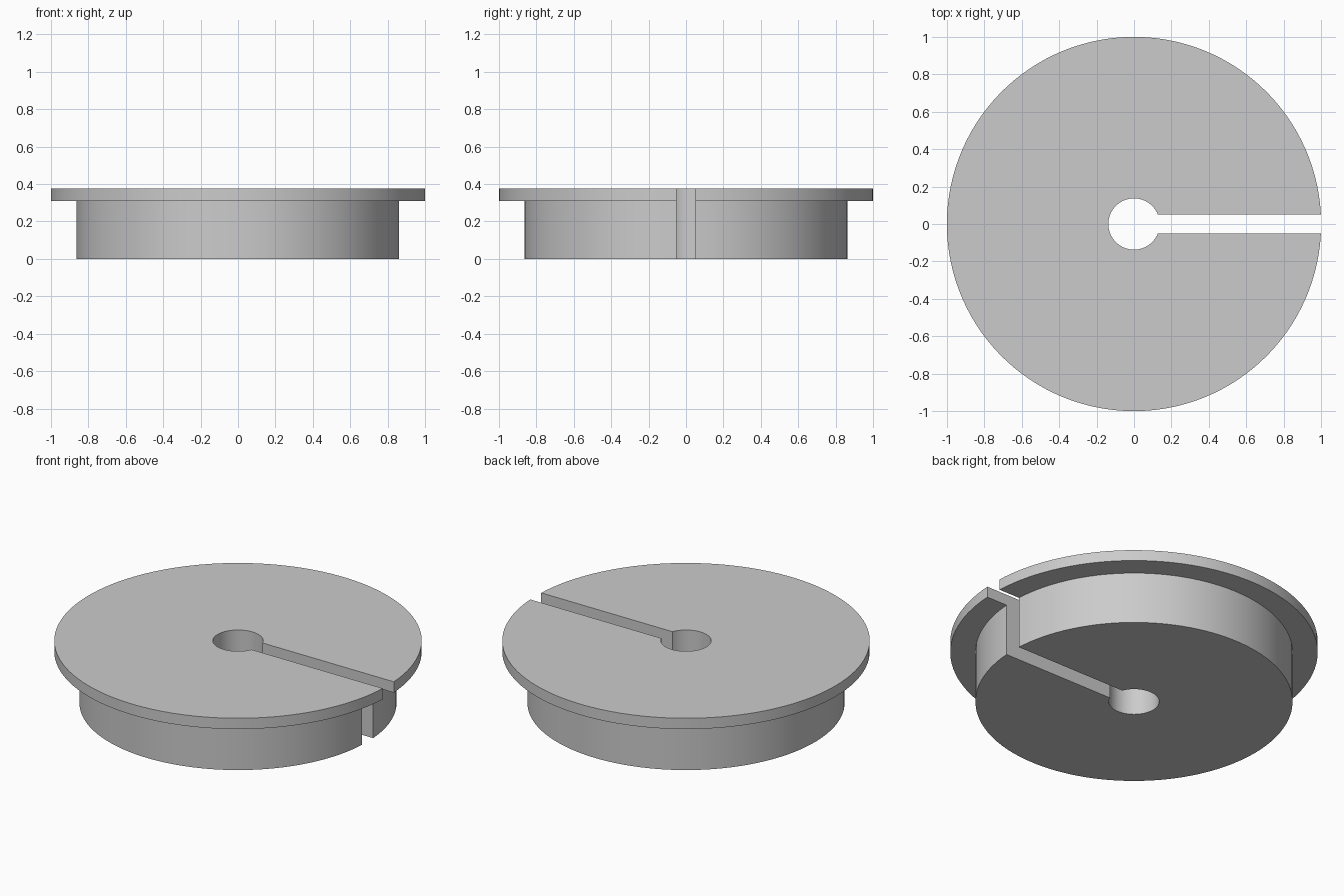
import bpy
import bmesh
from math import asin, cos, sin, pi

cube = bpy.data.objects.get("Cube")
if cube:
    bpy.data.objects.remove(cube, do_unlink=True)

SLOT = 0.052      # half width of the radial slot
STEPS = 120
# Closed cross-section (radius, height): bore, plug wall, flange
PROFILE = [(0.137, 0), (0.863, 0), (0.863, 0.31),
           (1, 0.31), (1, 0.375), (0.137, 0.375)]

grey = bpy.data.materials.new("plain grey")
grey.use_nodes = True
colour = (0.6, 0.6, 0.6, 1)
grey.diffuse_color = colour
grey.node_tree.nodes["Principled BSDF"].inputs["Base Color"].default_value = colour


def station(bm, t):
    """Cross-section at fraction t of the sweep from one slot wall to the other."""
    ring = []
    for r, z in PROFILE:
        start = asin(SLOT / r)
        a = start + t * (2 * pi - 2 * start)
        ring.append(bm.verts.new((r * cos(a), r * sin(a), z)))
    return ring


# Slotted plug with a flange, swept around the bore
bm = bmesh.new()
rings = [station(bm, i / STEPS) for i in range(STEPS + 1)]
count = len(PROFILE)
for a, b in zip(rings, rings[1:]):
    for i in range(count):
        j = (i + 1) % count
        bm.faces.new((a[i], a[j], b[j], b[i]))

# Slot walls
bm.faces.new(rings[0])
bm.faces.new(rings[-1])
bmesh.ops.recalc_face_normals(bm, faces=bm.faces)

mesh = bpy.data.meshes.new("slotted_flanged_plug")
bm.to_mesh(mesh)
bm.free()
mesh.materials.append(grey)
plug = bpy.data.objects.new("slotted_flanged_plug", mesh)
bpy.context.collection.objects.link(plug)

# Smooth round walls, sharp rims
bpy.context.view_layer.objects.active = plug
plug.select_set(True)
bpy.ops.object.shade_smooth_by_angle(angle=pi / 6)
